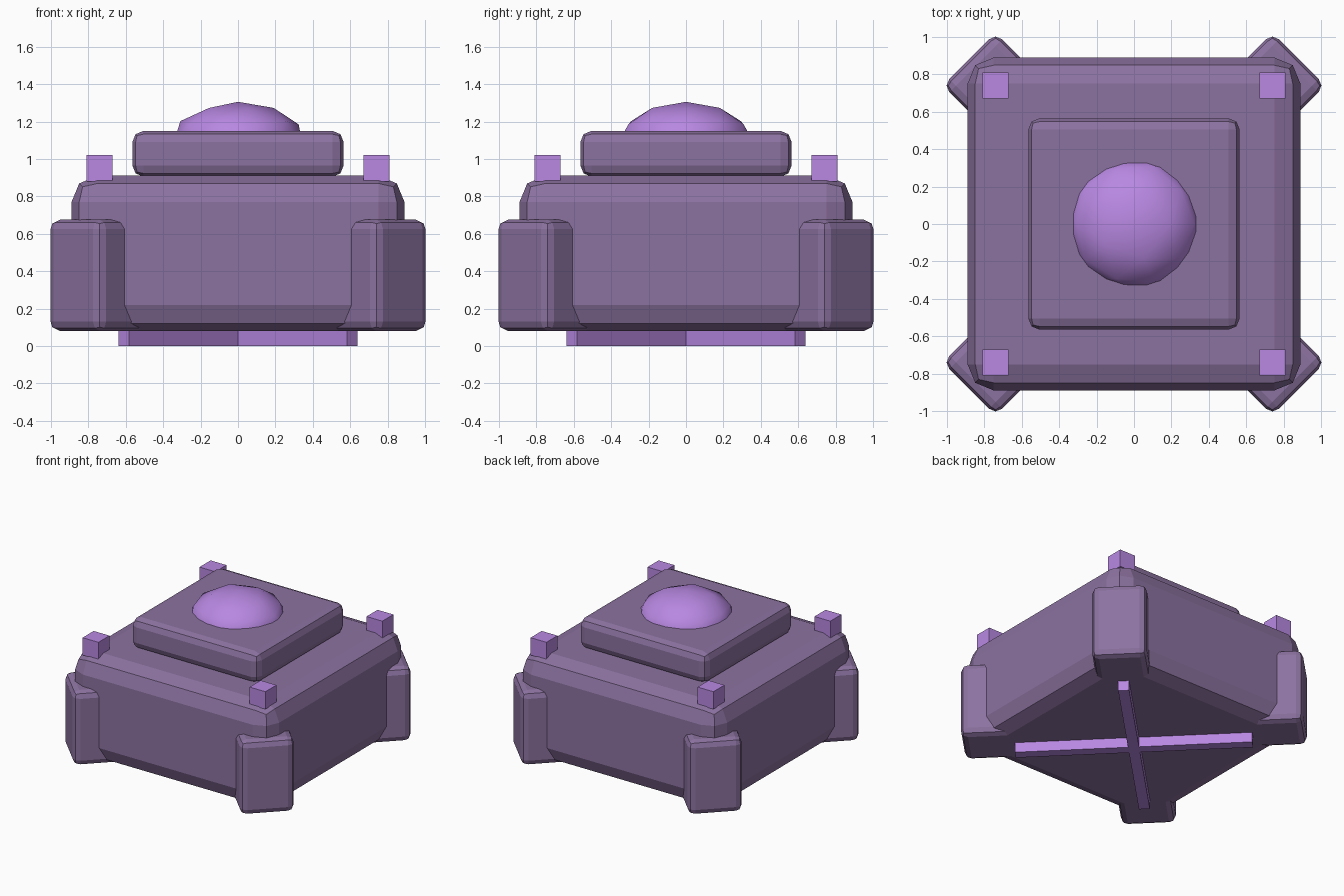
import bpy, bmesh, math
from mathutils import Matrix

if "Cube" in bpy.data.objects:
    bpy.data.objects.remove(bpy.data.objects["Cube"])


def material(name, color):
    m = bpy.data.materials.new(name)
    m.diffuse_color = (*color, 1)
    m.use_nodes = True
    m.node_tree.nodes["Principled BSDF"].inputs["Base Color"].default_value = m.diffuse_color
    return m


dusky = material("dusky purple", (0.262, 0.168, 0.352))
bright = material("bright violet", (0.479, 0.246, 0.76))


def finish(name, bm, mat, smooth=False):
    me = bpy.data.meshes.new(name)
    bm.to_mesh(me)
    bm.free()
    me.materials.append(mat)
    for p in me.polygons:
        p.use_smooth = smooth
    ob = bpy.data.objects.new(name, me)
    bpy.context.collection.objects.link(ob)
    return ob


def box(name, size, z0, z1, mat, at=(0, 0), turn=0, bevel=0):
    """Box from z0 to z1, rounded by a two-segment bevel, turned about z."""
    bm = bmesh.new()
    bmesh.ops.create_cube(bm, size=1, matrix=Matrix.Diagonal((size[0], size[1], z1 - z0, 1)))
    if bevel:
        bmesh.ops.bevel(bm, geom=bm.edges[:], offset=bevel, segments=2,
                        profile=0.5, affect='EDGES')
    place = Matrix.Translation((at[0], at[1], (z0 + z1) / 2))
    bm.transform(place @ Matrix.Rotation(math.radians(turn), 4, 'Z'))
    return finish(name, bm, mat)


# Main body and raised slab
box("body", (1.78, 1.78), 0.08, 0.91, dusky, bevel=0.14)
box("upper_slab", (1.13, 1.13), 0.905, 1.15, dusky, bevel=0.06)

# Corner pillars and small lights above them
for sx in (-1, 1):
    for sy in (-1, 1):
        tag = ("left" if sx < 0 else "right") + ("_front" if sy < 0 else "_back")
        at = (0.74 * sx, 0.74 * sy)
        box("pillar_" + tag, (0.40, 0.40), 0.08, 0.675, dusky, at, 45, 0.05)
        box("corner_light_" + tag, (0.14, 0.14), 0.88, 1.02, bright, at)

# Diagonal cross under the body
for i, angle in enumerate((45, -45)):
    box("base_bar_%d" % (i + 1), (1.73, 0.08), 0, 0.10, bright, turn=angle)

# Flattened dome on the slab
bm = bmesh.new()
bmesh.ops.create_icosphere(bm, subdivisions=2, radius=0.362)
bm.transform(Matrix.Translation((0, 0, 1.088)) @ Matrix.Diagonal((1, 1, 0.6, 1)))
finish("dome", bm, bright, smooth=True)
